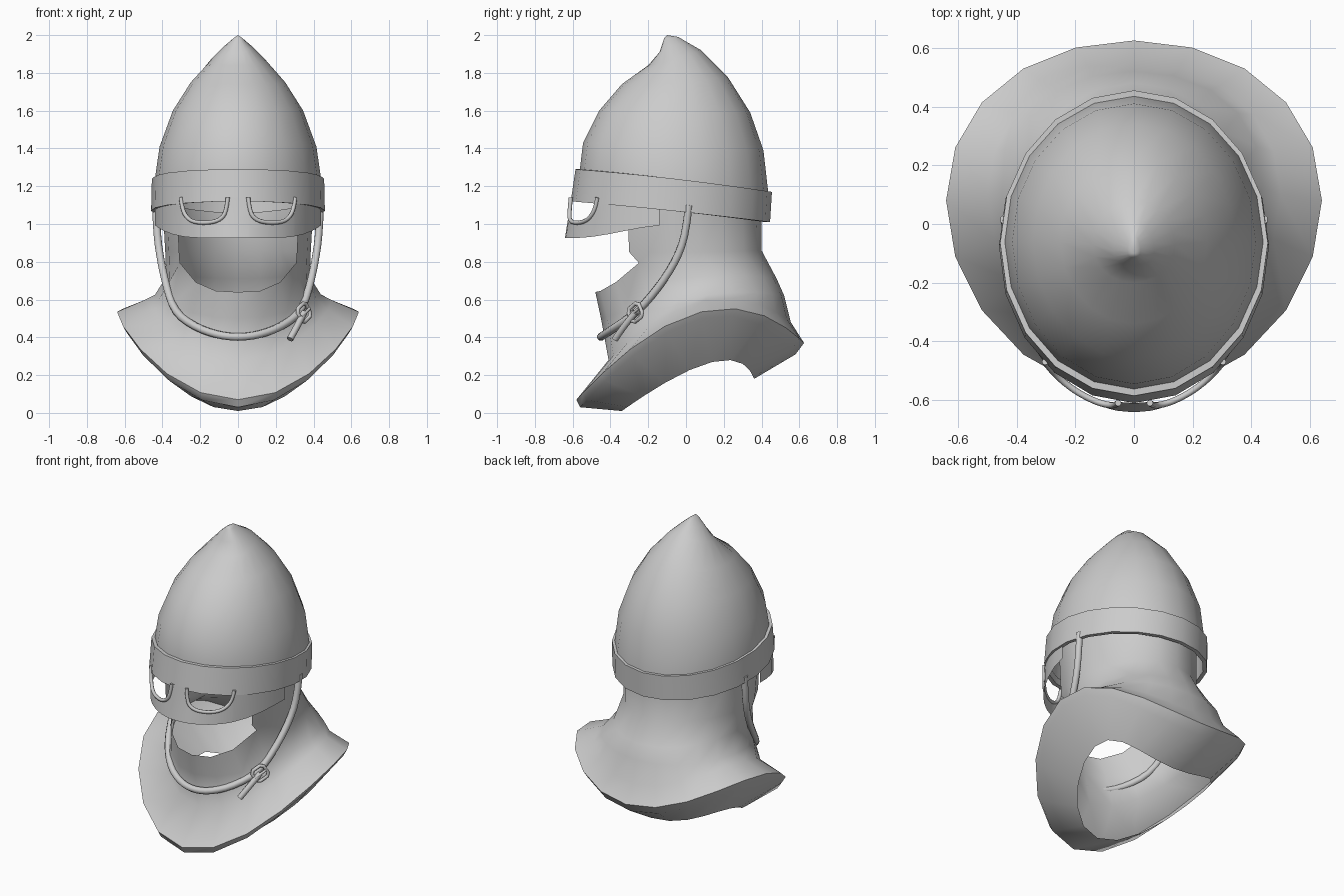
import bpy
from math import sin, cos, radians, pi
from mathutils import Vector

if "Cube" in bpy.data.objects:
    bpy.data.objects.remove(bpy.data.objects["Cube"])

SEG = 20


def ring(f, s, b):
    """Oval through front (y,z), side (x,y,z) and back (y,z)."""
    def fit(p, q, r):
        m = (p + r) / 2
        return (m + q) / 2, (p - r) / 2, (m - q) / 2
    fy, fz = fit(f[0], s[1], b[0]), fit(f[1], s[2], b[1])
    pts = []
    for k in range(SEG):
        t = 2 * pi * k / SEG
        pts.append(Vector((s[0] * sin(t),
                           fy[0] + fy[1] * cos(t) + fy[2] * cos(2 * t),
                           fz[0] + fz[1] * cos(t) + fz[2] * cos(2 * t))))
    return pts


def make(name, verts, faces, angle):
    me = bpy.data.meshes.new(name)
    me.from_pydata(verts, [], faces)
    ob = bpy.data.objects.new(name, me)
    bpy.context.collection.objects.link(ob)
    bpy.ops.object.select_all(action='DESELECT')
    ob.select_set(True)
    bpy.context.view_layer.objects.active = ob
    bpy.ops.object.shade_smooth_by_angle(angle=radians(angle))
    return ob


def loft(name, rings, angle, closed=False, tip=None, skip=lambda i, k: False):
    verts = [p for r in rings for p in r]
    n, faces = len(rings), []
    for i in range(n if closed else n - 1):
        a, b = i * SEG, (i + 1) % n * SEG
        for k in range(SEG):
            j = (k + 1) % SEG
            if not skip(i, k):
                faces.append((a + k, a + j, b + j, b + k))
    if tip:
        verts.append(Vector(tip))
        a = (n - 1) * SEG
        faces += [(a + k, a + (k + 1) % SEG, len(verts) - 1) for k in range(SEG)]
    return make(name, verts, faces, angle)


def tube(name, pts, r, cyclic=False, kind='NURBS'):
    cu = bpy.data.curves.new(name, 'CURVE')
    cu.dimensions = '3D'
    cu.bevel_depth, cu.bevel_resolution, cu.resolution_u = r, 2, 3
    cu.use_fill_caps = True
    sp = cu.splines.new(kind)
    sp.points.add(len(pts) - 1)
    for p, q in zip(sp.points, pts):
        p.co = (*q, 1)
    sp.use_cyclic_u = cyclic
    if kind == 'NURBS':
        sp.use_endpoint_u, sp.order_u = True, 3
    ob = bpy.data.objects.new(name, cu)
    bpy.context.collection.objects.link(ob)
    return ob


# Pointed dome
loft("helmet_dome", [ring(*r) for r in (
    ((-.57, 1.15), (.442, -.065, 1.10), (.437, 1.03)),
    ((-.562, 1.29), (.44, -.06, 1.24), (.435, 1.17)),
    ((-.545, 1.43), (.415, -.06, 1.41), (.41, 1.39)),
    ((-.46, 1.60), (.345, -.06, 1.60), (.34, 1.59)),
    ((-.34, 1.74), (.25, -.06, 1.75), (.22, 1.78)),
    ((-.20, 1.84), (.14, -.07, 1.87), (.08, 1.92)),
    ((-.14, 1.91), (.07, -.09, 1.94), (.01, 1.96)),
    ((-.115, 1.985), (.022, -.09, 1.985), (-.04, 1.99)))],
    60, tip=(0, -.1, 2.0))

# Brow band
loft("brow_band", [ring(*r) for r in (
    ((-.585, 1.12), (.435, -.075, 1.07), (.42, 1.01)),
    ((-.61, 1.12), (.46, -.075, 1.07), (.445, 1.01)),
    ((-.585, 1.29), (.456, -.065, 1.24), (.455, 1.17)),
    ((-.555, 1.29), (.43, -.065, 1.24), (.43, 1.17)))],
    40, closed=True)

# Neck guard and flared collar, hem to top, with a face opening
coif = [ring(*r) for r in (
    ((-.34, .01), (.42, .14, .27), (.36, .18)),
    ((-.56, .03), (.62, .08, .50), (.58, .31)),
    ((-.58, .07), (.64, .08, .535), (.625, .37)),
    ((-.41, .28), (.50, .10, .595), (.555, .48)),
    ((-.45, .50), (.44, .12, .625), (.52, .62)),
    ((-.48, .64), (.38, .05, .72), (.48, .71)),
    ((-.46, .86), (.385, -.06, .85), (.40, .86)),
    ((-.44, 1.12), (.40, -.08, 1.12), (.40, 1.06)))]
for k, dz in ((2, .03), (3, .11)):
    coif[5][k].z += dz
    coif[5][-k].z += dz
loft("neck_guard", coif, 50,
     skip=lambda i, k: i >= 5 and (k < 3 or k >= SEG - 3))


# Eye mask: sheet whose upper edge dips around the eye holes
def mask_point(t, z, out=0):
    t = radians(t)
    r = out + .08 * max(0, 1.12 - z) * cos(t) ** 2
    return Vector(((.442 + out) * sin(t), -.075 - (.535 + r * 2) * cos(t), z))


eye = [(7, 1.14), (8, 1.07), (11, 1.03), (17, 1.01), (26, 1.005),
       (34, 1.015), (39, 1.045), (42, 1.09), (43, 1.14)]
half = eye + [(52, 1.13), (62, 1.12), (73, 1.11), (83, 1.10)]
edge = [(-t, z) for t, z in reversed(half)] + [(0, 1.14)] + half
verts, faces = [], []
for t, z in edge:
    low = .925 + .07 * abs(sin(radians(t))) ** 5
    verts += [mask_point(t, low), mask_point(t, (low + z) / 2), mask_point(t, z)]
for i in range(len(edge) - 1):
    a = 3 * i
    faces += [(a + r, a + 3 + r, a + 4 + r, a + 1 + r) for r in (0, 1)]
make("eye_mask", verts, faces, 50)
for s, side in ((1, "right"), (-1, "left")):
    tube("eye_rim_" + side, [mask_point(s * t, z, .002) for t, z in eye], .011)

# Chin strap
strap = [(.435, .015, 1.10), (.43, 0, .95), (.41, -.05, .81), (.38, -.14, .67),
         (.335, -.26, .53), (.22, -.38, .45), (.10, -.44, .41)]
path = strap + [(0, -.455, .40)] + [(-x, y, z) for x, y, z in reversed(strap)]
tube("chin_strap", path, .021)

# Buckle frame, pin and loose strap end
c = Vector((.34, -.26, .53))
u = Vector((-.10, -.12, -.10)).normalized()
n = Vector((.75, -.62, .1))
v = n.cross(u).normalized()
n = u.cross(v).normalized() * (1 if u.cross(v).dot(n) > 0 else -1)
c += n * .012
tube("buckle_frame", [c + u * a * .042 + v * b * .042 for a, b in (
    (1, .6), (.6, 1), (-.6, 1), (-1, .6), (-1, -.6), (-.6, -1), (.6, -1), (1, -.6))],
    .011, cyclic=True, kind='POLY')
tube("buckle_pin", [c - u * .04 + n * .012, c + u * .04 + n * .012], .008, kind='POLY')
tube("strap_end", [c, (.315, -.33, .46), (.275, -.375, .39)], .018)
